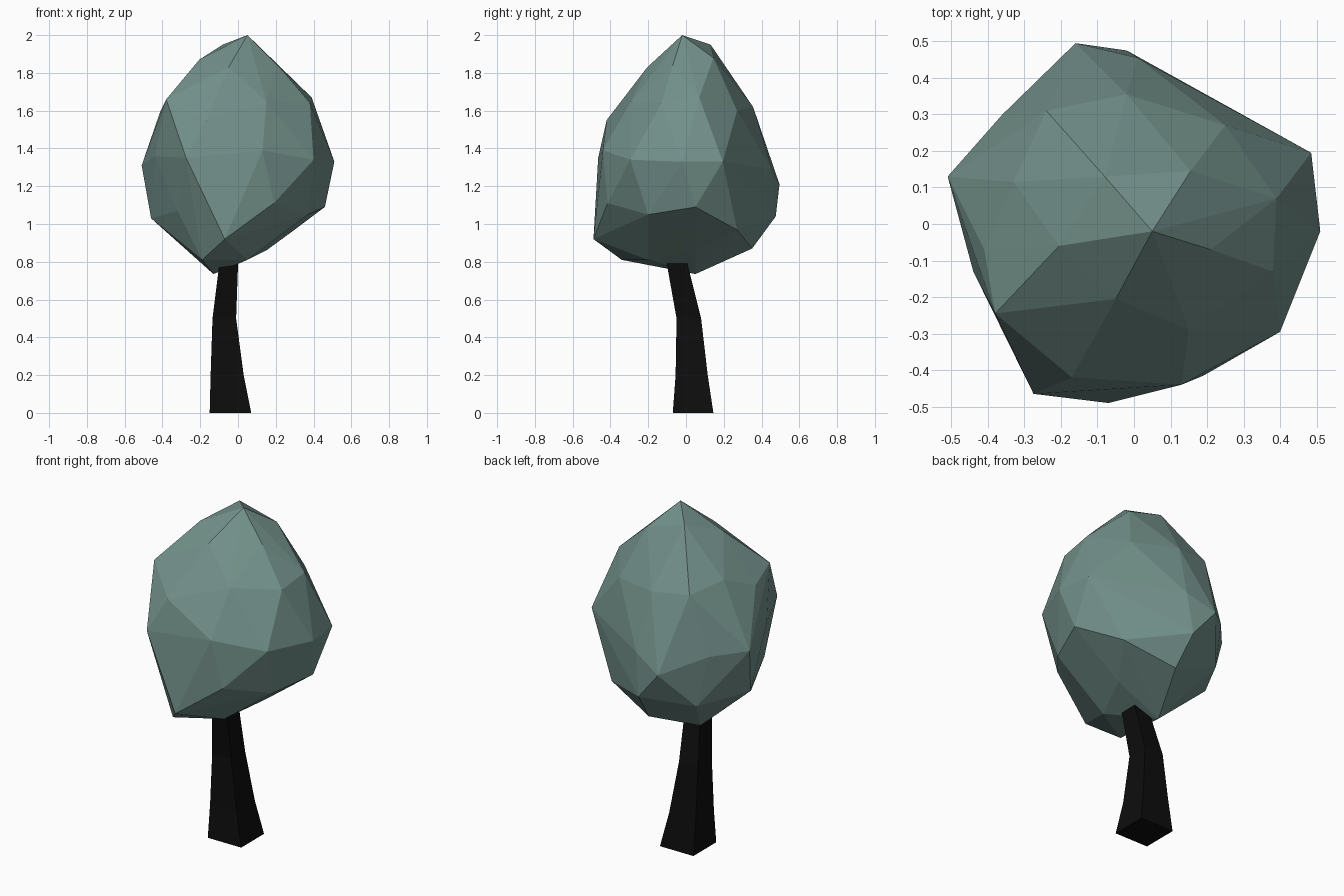
import bpy, bmesh


def make_object(name, bm, color):
    bmesh.ops.recalc_face_normals(bm, faces=bm.faces)
    mesh = bpy.data.meshes.new(name)
    bm.to_mesh(mesh)
    bm.free()
    mat = bpy.data.materials.new(name + "_color")
    mat.diffuse_color = color
    mesh.materials.append(mat)
    obj = bpy.data.objects.new(name, mesh)
    bpy.context.collection.objects.link(obj)
    return obj


# Faceted crown: hull around key corner points, grouped by height
crown_points = [
    # tip
    (.05, -.02, 2.0), (-.08, .13, 1.95), (.155, .145, 1.88),
    (.21, -.07, 1.84), (-.05, -.205, 1.83), (-.205, -.06, 1.87),
    # shoulder
    (.39, .07, 1.67), (.38, -.13, 1.64), (.15, -.29, 1.65), (-.17, -.42, 1.55),
    (-.38, -.245, 1.66), (-.41, -.07, 1.6), (-.33, .115, 1.68),
    (-.24, .31, 1.64), (-.02, .355, 1.62), (.25, .27, 1.6),
    # widest belt
    (.51, -.02, 1.33), (.485, .195, 1.33), (.4, -.295, 1.34), (.13, -.44, 1.39),
    (-.275, -.465, 1.35), (-.44, -.13, 1.36), (-.51, .13, 1.31),
    (-.36, .3, 1.3), (-.16, .495, 1.21), (.01, .455, 1.29),
    # underside
    (.46, .05, 1.09), (.37, -.2, 1.05), (.19, -.415, 1.11), (-.07, -.49, .92),
    (-.32, -.28, 1.07), (-.46, .05, 1.03), (-.3, .33, 1.0), (-.02, .475, 1.04),
    (.3, .27, .97), (.0, .35, .87), (.15, .05, .86), (.05, -.2, .81),
    (-.19, -.34, .81), (-.13, .05, .735),
]
bm = bmesh.new()
for p in crown_points:
    bm.verts.new(p)
hull = bmesh.ops.convex_hull(bm, input=bm.verts)
loose = [v for v in bm.verts if not v.link_faces]
bmesh.ops.delete(bm, geom=loose, context='VERTS')
make_object("crown", bm, (.17, .28, .255, 1))

# Bent four-sided trunk: z, x range, y range for each ring
sections = [
    (0.0, -.15, .07, -.07, .145),
    (0.2, -.145, .03, -.055, .115),
    (0.5, -.135, -.01, -.05, .08),
    (0.78, -.10, .0, -.10, .01),
    (0.85, -.09, .0, -.11, -.01),
]
bm = bmesh.new()
rings = [[bm.verts.new(c) for c in ((x0, y0, z), (x1, y0, z), (x1, y1, z), (x0, y1, z))]
         for z, x0, x1, y0, y1 in sections]
for a, b in zip(rings, rings[1:]):
    for i in range(4):
        j = (i + 1) % 4
        bm.faces.new((a[i], a[j], b[j], b[i]))
bm.faces.new(rings[0])
bm.faces.new(rings[-1])
make_object("trunk", bm, (.004, .004, .004, 1))
